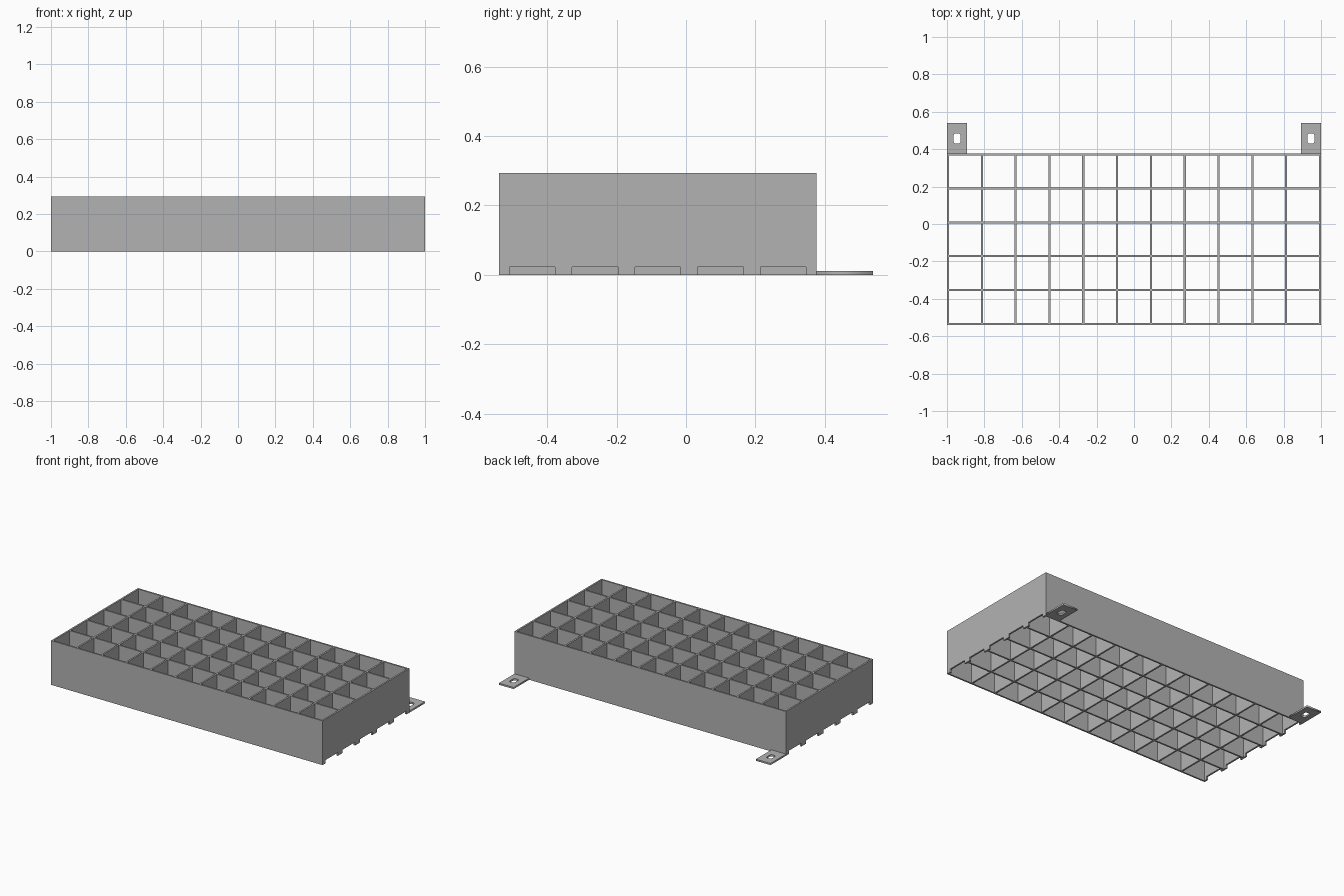
import bpy
import bmesh
from math import cos, sin, pi

cube = bpy.data.objects.get("Cube")
if cube:
    bpy.data.objects.remove(cube, do_unlink=True)

COLS, ROWS = 11, 5
WALL = 0.011                      # wall thickness
PITCH = (2 - WALL) / COLS         # cell spacing
HEIGHT, NOTCH_H, NOTCH_W = 0.294, 0.022, 0.132
FRONT = -0.539
BACK = FRONT + ROWS * PITCH + WALL
TAB_W, TAB_END = 0.108, 0.539

grey = bpy.data.materials.new("plain_grey")
grey.use_nodes = True
colour = (0.45, 0.45, 0.45, 1)
grey.diffuse_color = colour
grey.node_tree.nodes["Principled BSDF"].inputs["Base Color"].default_value = colour


def add_object(name, mesh):
    mesh.materials.clear()
    mesh.materials.append(grey)
    obj = bpy.data.objects.new(name, mesh)
    bpy.context.collection.objects.link(obj)
    return obj


def build_grid():
    # Slice lines: wall faces in x; wall faces and notch edges in y
    xs, ys = [], []
    margin = (PITCH + WALL - NOTCH_W) / 2
    for i in range(COLS + 1):
        xs += [-1 + i * PITCH, -1 + i * PITCH + WALL]
    for j in range(ROWS + 1):
        y = FRONT + j * PITCH
        ys += [y, y + WALL]
        if j < ROWS:
            ys += [y + margin, y + margin + NOTCH_W]
    zs = [0, NOTCH_H, HEIGHT]
    axes = (xs, ys, zs)
    size = [len(a) - 1 for a in axes]

    def solid(c):
        if any(not 0 <= c[a] < size[a] for a in range(3)):
            return False
        i, j, k = c
        if j % 4 == 0:                       # lengthwise wall
            return True
        if i % 2:                            # open cell
            return False
        notched = i in (0, size[0] - 1) and k == 0 and j % 4 == 2
        return not notched

    # Skin the solid blocks wherever the neighbour is empty
    bm = bmesh.new()
    for i in range(size[0]):
        for j in range(size[1]):
            for k in range(size[2]):
                cell = (i, j, k)
                if not solid(cell):
                    continue
                for a in range(3):
                    for side in (0, 1):
                        near = list(cell)
                        near[a] += 2 * side - 1
                        if solid(near):
                            continue
                        u, v = (a + 1) % 3, (a + 2) % 3
                        corners = []
                        for du, dv in ((0, 0), (1, 0), (1, 1), (0, 1)):
                            p = list(cell)
                            p[a] += side
                            p[u] += du
                            p[v] += dv
                            corners.append(bm.verts.new([axes[n][p[n]] for n in range(3)]))
                        bm.faces.new(corners if side else corners[::-1])
    bmesh.ops.remove_doubles(bm, verts=bm.verts, dist=0.0001)
    mesh = bpy.data.meshes.new("cell_grid")
    bm.to_mesh(mesh)
    bm.free()
    add_object("cell_grid", mesh)


def rounded_rect(cx, cy, w, h, r, steps=5):
    points = []
    for q, (sx, sy) in enumerate(((1, 1), (-1, 1), (-1, -1), (1, -1))):
        for s in range(steps + 1):
            t = (q + s / steps) * pi / 2
            points.append((cx + sx * (w / 2 - r) + r * cos(t),
                           cy + sy * (h / 2 - r) + r * sin(t)))
    return points


def build_tab(name, side):
    # Flat plate outline with a rounded screw slot, filled and extruded
    cx = side * (1 - TAB_W / 2)
    x0, x1 = cx - TAB_W / 2, cx + TAB_W / 2
    plate = [(x0, BACK), (x1, BACK), (x1, TAB_END), (x0, TAB_END)]
    slot = rounded_rect(cx, (BACK + TAB_END) / 2, 0.037, 0.055, 0.012)
    curve = bpy.data.curves.new(name, "CURVE")
    curve.dimensions = "2D"
    curve.fill_mode = "BOTH"
    curve.extrude = WALL / 2
    for loop in (plate, slot):
        spline = curve.splines.new("POLY")
        spline.points.add(len(loop) - 1)
        for point, (x, y) in zip(spline.points, loop):
            point.co = (x, y, 0, 1)
        spline.use_cyclic_u = True
    helper = bpy.data.objects.new(name + "_outline", curve)
    mesh = bpy.data.meshes.new_from_object(helper)
    bpy.data.objects.remove(helper)
    add_object(name, mesh).location.z = WALL / 2


build_grid()
build_tab("left_mounting_tab", 1)
build_tab("right_mounting_tab", -1)
